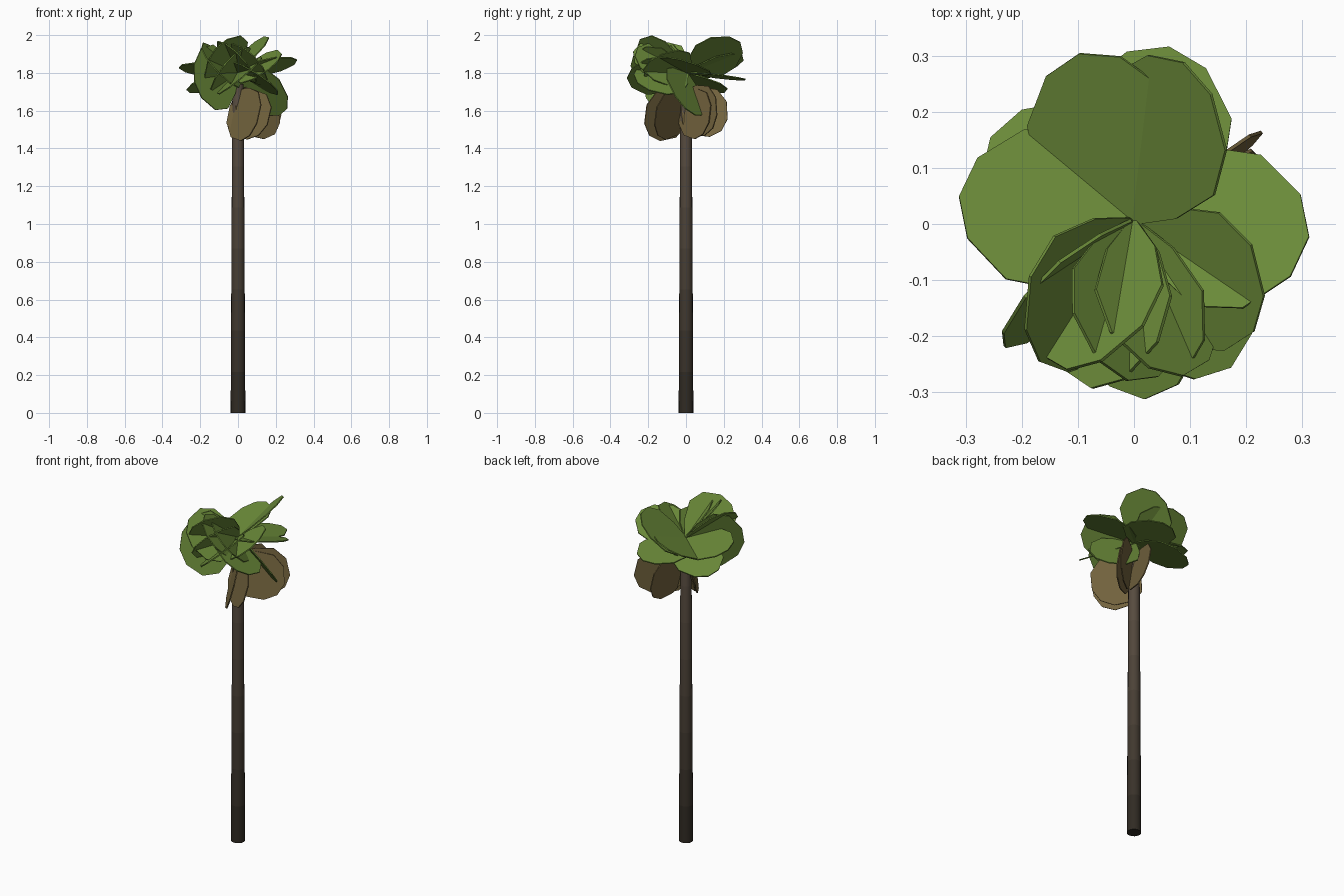
import bpy, bmesh, math
from mathutils import Vector

if "Cube" in bpy.data.objects:
    bpy.data.objects.remove(bpy.data.objects["Cube"])


def material(name, rgb):
    m = bpy.data.materials.new(name)
    m.diffuse_color = (*rgb, 1)
    m.use_nodes = True
    m.node_tree.nodes["Principled BSDF"].inputs["Base Color"].default_value = m.diffuse_color
    return m


green = material("leaf green", (0.15, 0.262, 0.042))
brown = material("dry leaf brown", (0.18, 0.132, 0.05))
BANDS = 8
barks = []
for i in range(BANDS):
    t = i / (BANDS - 1)
    barks.append(material("bark shade %d" % (i + 1),
                          (0.03 + 0.075 * t, 0.024 + 0.054 * t, 0.017 + 0.038 * t)))


def make_object(name, bm, mats):
    bmesh.ops.recalc_face_normals(bm, faces=bm.faces)
    me = bpy.data.meshes.new(name)
    bm.to_mesh(me)
    bm.free()
    for m in mats:
        me.materials.append(m)
    ob = bpy.data.objects.new(name, me)
    bpy.context.collection.objects.link(ob)
    return ob


# trunk: tapered pole, bark gets lighter with height
SIDES, TOP = 16, 1.74
bm = bmesh.new()
rings = []
for i in range(BANDS + 1):
    t = i / BANDS
    r = 0.039 - 0.009 * t
    rings.append([bm.verts.new((r * math.cos(2 * math.pi * k / SIDES),
                                r * math.sin(2 * math.pi * k / SIDES), TOP * t))
                  for k in range(SIDES)])
for i in range(BANDS):
    for k in range(SIDES):
        j = (k + 1) % SIDES
        f = bm.faces.new((rings[i][k], rings[i][j], rings[i + 1][j], rings[i + 1][k]))
        f.material_index = i
        f.smooth = True
bm.faces.new(rings[0][::-1])
bm.faces.new(rings[-1]).material_index = BANDS - 1
make_object("trunk", bm, barks)

# half outline of a fan leaf: along the stem, across
HALF = [(0.0, 0.012), (0.05, 0.085), (0.13, 0.145), (0.22, 0.14), (0.30, 0.075)]
OUTLINE = HALF + [(0.325, 0.0)] + [(u, -v) for u, v in reversed(HALF)]


def leaf_points(base, az, elev, roll, size):
    """Leaf outline; positive roll lifts the side to the right of the stem."""
    a, e, r = map(math.radians, (az, elev, roll))
    d = Vector((math.cos(a) * math.cos(e), math.sin(a) * math.cos(e), math.sin(e)))
    s = Vector((math.sin(a), -math.cos(a), 0))
    n = s.cross(d)
    side = s * math.cos(r) + n * math.sin(r)
    return [base + (d * u + side * v) * size for u, v in OUTLINE]


def leaf_group(name, leaves, base, lo, hi, mat):
    """Build thin leaf plates, fitted into the box lo..hi."""
    plates = [leaf_points(Vector(base), *l) for l in leaves]
    allp = [p for pl in plates for p in pl]
    for ax in range(3):
        a, b = min(p[ax] for p in allp), max(p[ax] for p in allp)
        for p in allp:
            p[ax] = lo[ax] + (p[ax] - a) / (b - a) * (hi[ax] - lo[ax])
    for i, pts in enumerate(plates):
        n = (pts[3] - pts[0]).cross(pts[7] - pts[0]).normalized() * 0.003
        bm = bmesh.new()
        top = [bm.verts.new(p + n) for p in pts]
        bot = [bm.verts.new(p - n) for p in pts]
        bm.faces.new(top)
        bm.faces.new(bot[::-1])
        for k in range(len(pts)):
            j = (k + 1) % len(pts)
            bm.faces.new((top[k], bot[k], bot[j], top[j]))
        make_object("%s_%d" % (name, i + 1), bm, [mat])


# living fan leaves: azimuth, elevation, roll, size
GREEN = [
    # right side
    (-5, 10, 12, 1.0), (-2, -30, 42, 0.95),
    # back
    (72, 24, 30, 1.0), (78, -5, 4, 0.98), (108, 10, 20, 0.98),
    # left side
    (150, -16, -5, 0.95), (172, 4, -12, 0.98),
    # front
    (224, -7, 74, 1.0), (236, 12, 42, 0.95), (246, 20, -46, 0.95),
    (256, 6, -44, 0.95), (268, 18, 38, 0.92), (274, -4, -34, 0.98),
    (288, 14, 40, 0.92), (304, -8, 28, 0.98), (318, 10, -30, 0.92),
]
leaf_group("green_leaf", GREEN, (0, 0.02, 1.77),
           (-0.312, -0.312, 1.575), (0.312, 0.316, 1.997), green)

# dry leaves hanging below the crown
DRY = [
    (40, -40, -84, 0.82), (30, -50, -76, 0.8), (70, -45, -76, 0.8),
    (-76, -48, -70, 0.85), (-60, -52, -68, 0.8),
]
leaf_group("dry_leaf", DRY, (0, 0, 1.70),
           (-0.06, -0.22, 1.44), (0.228, 0.22, 1.735), brown)
